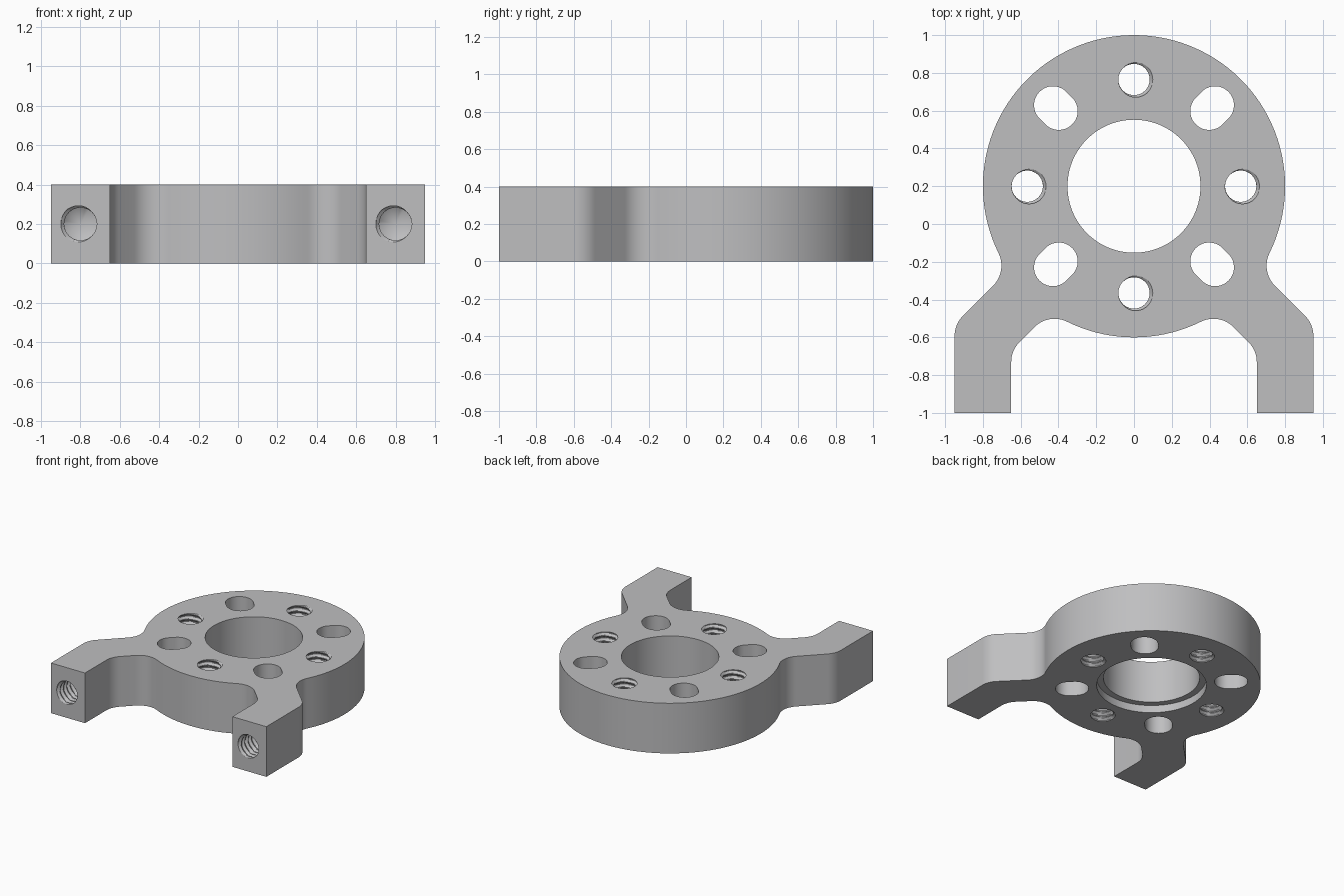
import bpy
import bmesh
from math import sin, cos, pi, radians, degrees, sqrt, atan2
from mathutils import Matrix, Vector

cube = bpy.data.objects.get("Cube")
if cube:
    bpy.data.objects.remove(cube)

HEIGHT = 0.4
CENTRE = Vector((0, 0.2))      # ring centre
RING_R = 0.8
FILLET = 0.15
HALF_W = 0.155                 # half width of the diagonal arm

metal = bpy.data.materials.new("grey metal")
metal.use_nodes = True
grey = (0.52, 0.52, 0.53, 1)
metal.diffuse_color = grey
metal.node_tree.nodes["Principled BSDF"].inputs["Base Color"].default_value = grey


def arc(centre, radius, start, end, step=3):
    """Points along an arc, angles in degrees."""
    count = max(2, round(abs(end - start) / step))
    angles = [radians(start + (end - start) * i / count) for i in range(count + 1)]
    return [Vector((centre[0] + radius * cos(a), centre[1] + radius * sin(a))) for a in angles]


def make_object(name, bm):
    bmesh.ops.recalc_face_normals(bm, faces=bm.faces)
    mesh = bpy.data.meshes.new(name)
    bm.to_mesh(mesh)
    bm.free()
    mesh.materials.append(metal)
    obj = bpy.data.objects.new(name, mesh)
    bpy.context.collection.objects.link(obj)
    return obj


def prism(name, points, bottom, top):
    bm = bmesh.new()
    face = bm.faces.new([bm.verts.new((p[0], p[1], bottom)) for p in points])
    grown = bmesh.ops.extrude_face_region(bm, geom=[face])
    verts = [v for v in grown["geom"] if isinstance(v, bmesh.types.BMVert)]
    bmesh.ops.translate(bm, verts=verts, vec=(0, 0, top - bottom))
    return make_object(name, bm)


def thread_cutter(name, length, matrix, tip=0.0, minor=0.083, major=0.1, pitch=0.042):
    """Helically threaded plug along local z, with an optional drill point."""
    sides, per_turn = 30, 6
    rows = round(length / pitch * per_turn)
    bm = bmesh.new()
    rings = []
    for i in range(rows + 1):
        ring = []
        for j in range(sides):
            phase = (i / per_turn - j / sides) % 1
            wave = min(1, max(0, 1.5 - abs(phase - 0.5) * 4))
            r = major + (minor - major) * wave
            a = 2 * pi * j / sides
            ring.append(bm.verts.new((r * cos(a), r * sin(a), length * i / rows)))
        rings.append(ring)
    for low, high in zip(rings, rings[1:]):
        for j in range(sides):
            k = (j + 1) % sides
            bm.faces.new((low[j], low[k], high[k], high[j]))
    for ring, z in ((rings[0], 0), (rings[-1], length + tip)):
        apex = bm.verts.new((0, 0, z))
        for j in range(sides):
            bm.faces.new((ring[j], ring[(j + 1) % sides], apex))
    bmesh.ops.triangulate(bm, faces=bm.faces)
    bm.transform(matrix)
    return make_object(name, bm)


# Outline of one half: ring, waist fillet, bent arm, inner fillet, ring
reach = RING_R + FILLET
offset = HALF_W + FILLET
along = sqrt(reach ** 2 - offset ** 2)
spread = degrees(atan2(offset, along))
outer_hub = CENTRE + Vector((along + offset, offset - along)) / sqrt(2)
inner_hub = CENTRE + Vector((along - offset, -offset - along)) / sqrt(2)
outer_bend = (0.8, CENTRE.y - 0.8 + (HALF_W - FILLET) * sqrt(2))
inner_bend = (0.5, CENTRE.y - 0.5 - offset * sqrt(2))
half = arc(CENTRE, RING_R, 90, spread - 45)
half += arc(outer_hub, FILLET, spread + 135, 225, 6)[1:]
half += arc(outer_bend, FILLET, 45, 0, 6)
half += [Vector((0.95, -1)), Vector((0.65, -1))]
half += arc(inner_bend, FILLET, 0, 45, 6)
half += arc(inner_hub, FILLET, 45, 135 - spread, 6)
half += arc(CENTRE, RING_R, -45 - spread, -90)[1:]
mirrored = [Vector((-p.x, p.y)) for p in reversed(half[1:-1])]
bracket = prism("mounting_bracket", half + mirrored, 0, HEIGHT)

# Centre bore and the wider recess underneath
cutters = [prism("bore_cutter", arc(CENTRE, 0.352, 0, 360)[:-1], -0.1, 0.5),
           prism("recess_cutter", arc(CENTRE, 0.402, 0, 360)[:-1], -0.1, 0.06)]

# Four short radial slots and four threaded holes around the ring
for i in range(4):
    turn = 45 + 90 * i
    out = Vector((cos(radians(turn)), sin(radians(turn))))
    far, near = CENTRE + out * 0.607, CENTRE + out * 0.563
    slot = arc(far, 0.1, turn - 90, turn + 90, 8) + arc(near, 0.1, turn + 90, turn + 270, 8)
    cutters.append(prism("slot_cutter", slot, -0.1, 0.5))
    a = radians(90 * i)
    spot = (0.565 * cos(a), CENTRE.y + 0.565 * sin(a), -0.0213)
    cutters.append(thread_cutter("ring_thread_cutter", 0.4437, Matrix.Translation(spot)))

# Threaded blind holes in the arm ends
for side in (-1, 1):
    place = Matrix.Translation((side * 0.8, -1.0213, 0.2)) @ Matrix.Rotation(-pi / 2, 4, "X")
    cutters.append(thread_cutter("arm_thread_cutter", 0.38, place, tip=0.05))

# Cut every hole
bpy.ops.object.select_all(action="DESELECT")
bpy.context.view_layer.objects.active = bracket
bracket.select_set(True)
for cutter in cutters:
    mod = bracket.modifiers.new("cut", "BOOLEAN")
    mod.operation = "DIFFERENCE"
    mod.solver = "EXACT"
    mod.object = cutter
    bpy.ops.object.modifier_apply(modifier=mod.name)
    bpy.data.objects.remove(cutter)

bpy.ops.object.shade_smooth_by_angle(angle=radians(25))
